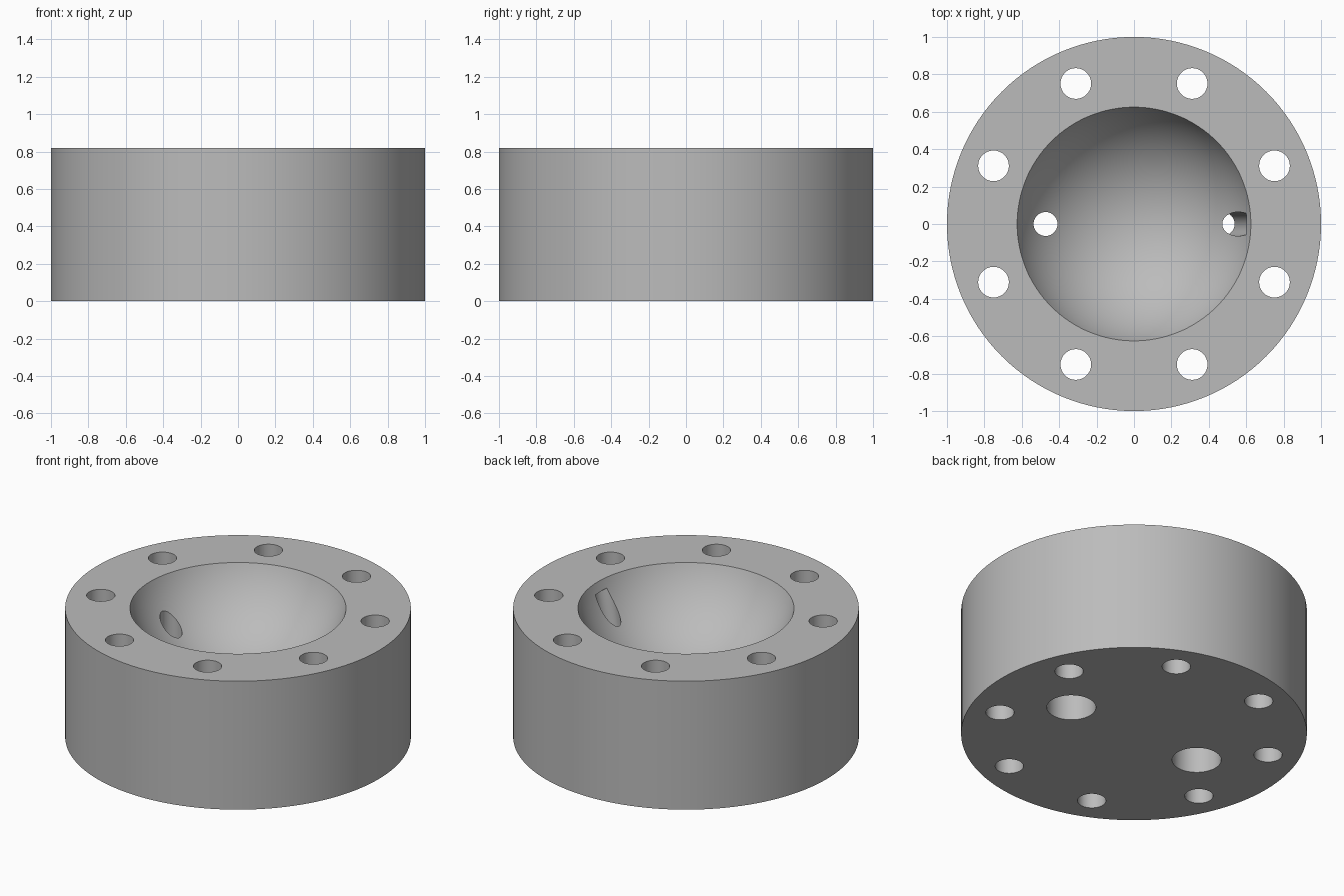
import bpy, math
from mathutils import Vector

if "Cube" in bpy.data.objects:
    bpy.data.objects.remove(bpy.data.objects["Cube"])

HEIGHT = 0.82
BOWL_RIM, BOWL_OFFSET = 0.625, 0.23      # rim radius, sphere centre above the top face
BORE_X, BORE_R, BORE_TOP = 0.473, 0.142, 0.22
PORT_R = 0.064

grey = bpy.data.materials.new("plain grey")
grey.diffuse_color = (0.5, 0.5, 0.5, 1)
grey.use_nodes = True
grey.node_tree.nodes["Principled BSDF"].inputs["Base Color"].default_value = grey.diffuse_color


def rod(name, start, end, radius, sides=64):
    """Cylinder running between two points."""
    a, b = Vector(start), Vector(end)
    bpy.ops.mesh.primitive_cylinder_add(vertices=sides, radius=radius,
                                        depth=(b - a).length, location=(a + b) / 2)
    ob = bpy.context.object
    ob.name = name
    ob.rotation_euler = (b - a).to_track_quat('Z', 'Y').to_euler()
    return ob


# Main round block
block = rod("bowl_block", (0, 0, 0), (0, 0, HEIGHT), 1.0, 128)
block.data.materials.append(grey)
cutters = []

# Spherical bowl in the top
bpy.ops.mesh.primitive_uv_sphere_add(segments=128, ring_count=64,
                                     radius=math.hypot(BOWL_RIM, BOWL_OFFSET),
                                     location=(0, 0, HEIGHT + BOWL_OFFSET))
bowl = bpy.context.object
bowl.name = "bowl_cutter"
cutters.append(bowl)

# Ring of eight bolt holes
for i in range(8):
    a = math.radians(22.5 + 45 * i)
    x, y = 0.813 * math.cos(a), 0.813 * math.sin(a)
    cutters.append(rod("bolt_hole_cutter", (x, y, -0.1), (x, y, HEIGHT + 0.1), 0.082, 48))

# Wide bores in the underside
for x in (-BORE_X, BORE_X):
    cutters.append(rod("bore_cutter", (x, 0, -0.1), (x, 0, BORE_TOP), BORE_R))

# Narrow ports up into the bowl: one upright, one leaning outwards
cutters.append(rod("upright_port_cutter", (-BORE_X, 0, BORE_TOP - 0.05), (-BORE_X, 0, 0.78), PORT_R))
lean = Vector((0.08, 0, 0.45)).normalized()
foot = Vector((BORE_X, 0, BORE_TOP))
cutters.append(rod("leaning_port_cutter", foot - lean * 0.05, foot + lean * 0.56, PORT_R))

for c in cutters:
    bpy.context.view_layer.objects.active = block
    mod = block.modifiers.new("cut", 'BOOLEAN')
    mod.operation, mod.solver, mod.object = 'DIFFERENCE', 'EXACT', c
    bpy.ops.object.modifier_apply(modifier=mod.name)
    bpy.data.objects.remove(c, do_unlink=True)

# Smooth walls, crisp rims
bpy.ops.object.select_all(action='DESELECT')
block.select_set(True)
bpy.context.view_layer.objects.active = block
bpy.ops.object.shade_smooth_by_angle(angle=math.radians(25))
